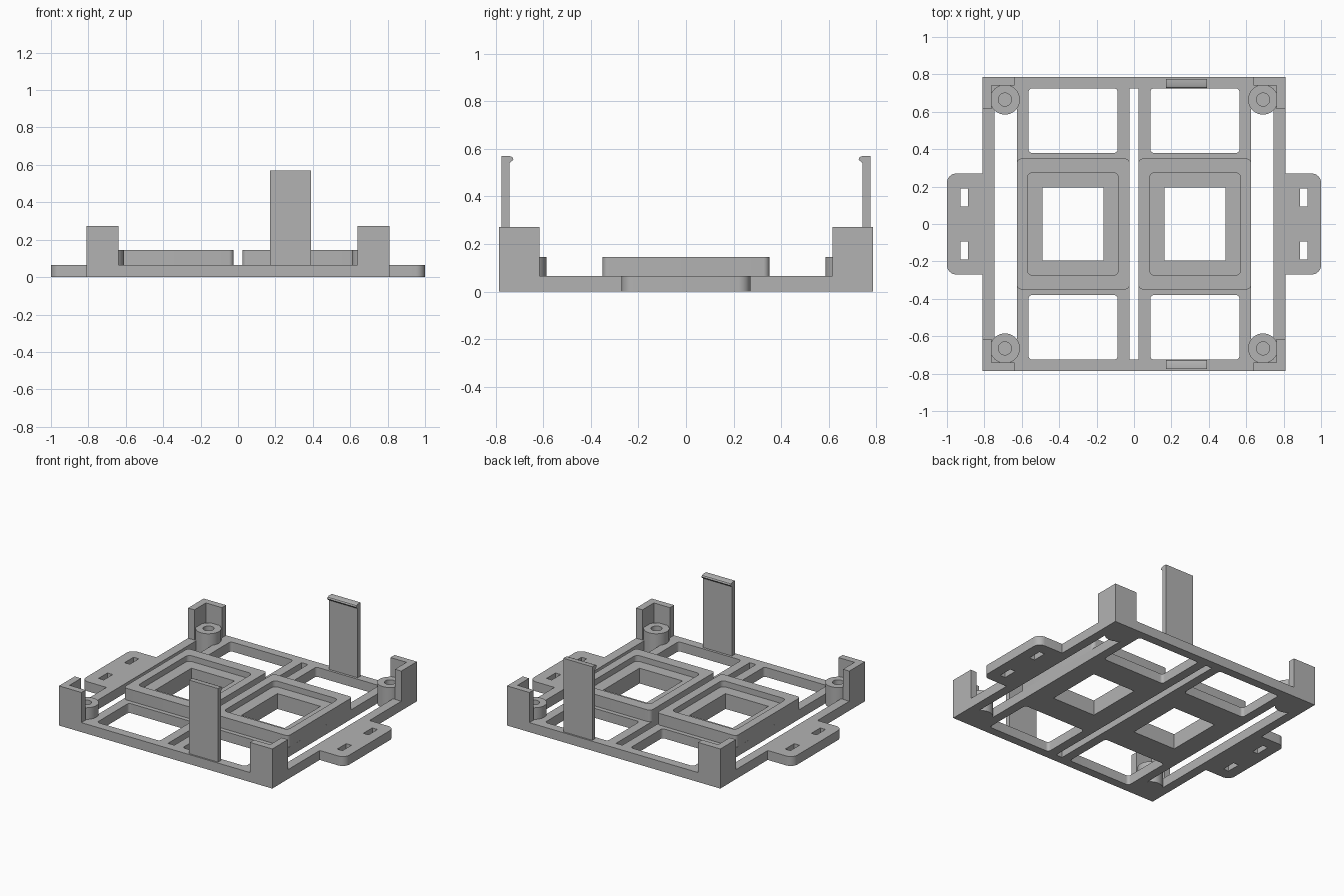
import bpy, bmesh
from math import cos, sin, radians
from mathutils import Matrix

cube = bpy.data.objects.get("Cube")
if cube:
    bpy.data.objects.remove(cube, do_unlink=True)

grey = bpy.data.materials.new("plain_grey")
grey.use_nodes = True
colour = (0.45, 0.45, 0.45, 1)
grey.diffuse_color = colour
grey.node_tree.nodes["Principled BSDF"].inputs["Base Color"].default_value = colour

BASE, SEAT, RIM, WALL = 0.065, 0.105, 0.145, 0.272
SIDES = (-1, 1)
LENGTHWISE = Matrix(((0, 0, 1, 0), (1, 0, 0, 0), (0, 1, 0, 0), (0, 0, 0, 1)))


def arc(cx, cy, r, a0, a1, n=8):
    angles = [radians(a0 + (a1 - a0) * i / n) for i in range(n + 1)]
    return [(cx + r * cos(a), cy + r * sin(a)) for a in angles]


def circle(cx, cy, r):
    return arc(cx, cy, r, 0, 360, 40)[:-1]


def rect(x0, x1, y0, y1, r=0.0):
    if not r:
        return [(x0, y0), (x1, y0), (x1, y1), (x0, y1)]
    return (arc(x1 - r, y1 - r, r, 0, 90) + arc(x0 + r, y1 - r, r, 90, 180)
            + arc(x0 + r, y0 + r, r, 180, 270) + arc(x1 - r, y0 + r, r, 270, 360))


def flip(points, sx=1, sy=1):
    return [(x * sx, y * sy) for x, y in points]


def plate(name, loops, z0, z1, turn=None):
    """Extrude an outline with holes between two heights."""
    curve = bpy.data.curves.new(name, "CURVE")
    curve.dimensions = "2D"
    curve.fill_mode = "BOTH"
    curve.extrude = (z1 - z0) / 2
    for loop in loops:
        spline = curve.splines.new("POLY")
        spline.points.add(len(loop) - 1)
        for point, (x, y) in zip(spline.points, loop):
            point.co = (x, y, 0, 1)
        spline.use_cyclic_u = True
    helper = bpy.data.objects.new(name + "_outline", curve)
    bpy.context.collection.objects.link(helper)
    graph = bpy.context.evaluated_depsgraph_get()
    mesh = bpy.data.meshes.new_from_object(helper.evaluated_get(graph))
    bpy.data.objects.remove(helper, do_unlink=True)
    bpy.data.curves.remove(curve)
    bm = bmesh.new()
    bm.from_mesh(mesh)
    bmesh.ops.remove_doubles(bm, verts=bm.verts, dist=0.0001)
    bmesh.ops.recalc_face_normals(bm, faces=bm.faces)
    bm.transform(Matrix.Translation((0, 0, (z0 + z1) / 2)))
    if turn:
        bm.transform(turn)
    bm.to_mesh(mesh)
    bm.free()
    mesh.materials.clear()
    mesh.materials.append(grey)
    obj = bpy.data.objects.new(name, mesh)
    bpy.context.collection.objects.link(obj)
    bpy.ops.object.select_all(action="DESELECT")
    obj.select_set(True)
    bpy.context.view_layer.objects.active = obj
    bpy.ops.object.shade_smooth_by_angle()
    return obj


# Base frame outline with rounded side ears
quarter = [(0.81, 0.785), (0.81, 0.27)] + arc(0.95, 0.22, 0.05, 90, 0)
outline = (quarter + flip(quarter, 1, -1)[::-1]
           + flip(quarter, -1, -1) + flip(quarter, -1, 1)[::-1])
loops = [outline, rect(-0.024, 0.024, -0.725, 0.725)]

# Openings: side gaps, corner windows, square holes and strap slots
BOSS = (0.69, 0.665, 0.08)
gap_end = arc(*BOSS, 217, 315, 12)
gap = gap_end + flip(gap_end, 1, -1)[::-1]
hole = rect(0.163, 0.49, -0.195, 0.195)
for sx in SIDES:
    loops += [flip(gap, sx), flip(hole, sx)]
    for sy in SIDES:
        loops.append(flip(rect(0.087, 0.564, 0.38, 0.725, 0.02), sx, sy))
        loops.append(flip(rect(0.887, 0.927, 0.093, 0.19), sx, sy))
plate("base_frame", loops, 0, BASE)

# Raised blocks with a stepped square recess
block = rect(0.024, 0.626, -0.35, 0.35, 0.025)
recess = rect(0.083, 0.57, -0.275, 0.275, 0.03)
for sx, side in zip(SIDES, ("right", "left")):
    plate(side + "_block_seat", [flip(block, sx), flip(hole, sx)], BASE, SEAT)
    plate(side + "_block_rim", [flip(block, sx), flip(recess, sx)], SEAT, RIM)

# Corner walls and screw bosses
corner = [(0.81, 0.785), (0.64, 0.785), (0.64, 0.74),
          (0.762, 0.74), (0.762, 0.615), (0.81, 0.615)]
for sy, end in zip(SIDES, ("front", "back")):
    for sx, side in zip(SIDES, ("right", "left")):
        label = end + "_" + side
        plate(label + "_corner_wall", [flip(corner, sx, sy)], BASE, WALL)
        rings = [circle(*BOSS), circle(BOSS[0], BOSS[1], 0.035)]
        plate(label + "_screw_boss", [flip(r, sx, sy) for r in rings], BASE, RIM)

# Tall snap clips with a rounded inward hook
clip = [(0.742, BASE), (0.774, BASE), (0.774, 0.57), (0.742, 0.57),
        (0.73, 0.565), (0.725, 0.556), (0.73, 0.549), (0.742, 0.54)]
for sy, end in zip(SIDES, ("front", "back")):
    plate(end + "_snap_clip", [flip(clip, sy)], 0.17, 0.39, LENGTHWISE)
